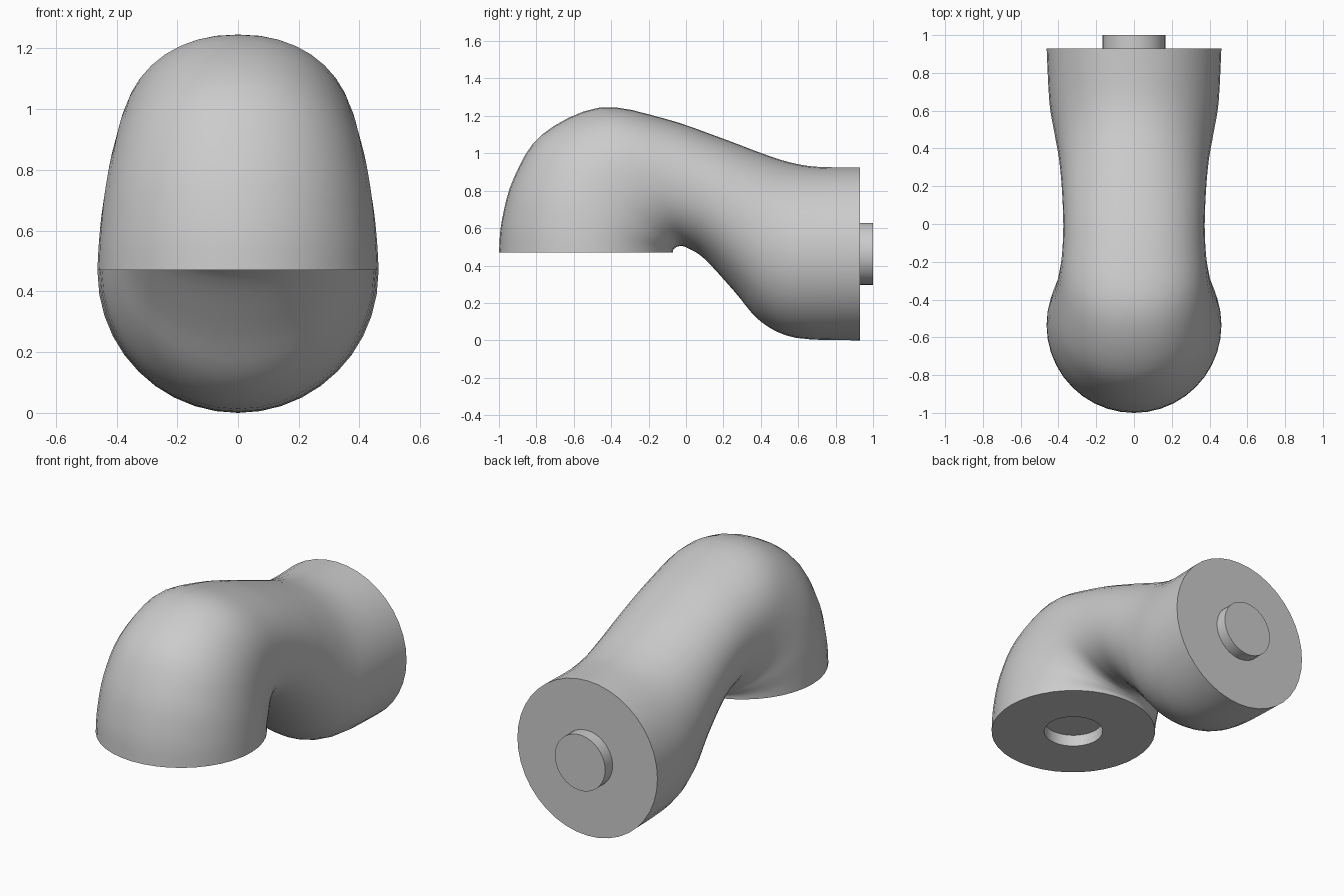
import bpy, bmesh, math
from mathutils import Vector

if "Cube" in bpy.data.objects:
    bpy.data.objects.remove(bpy.data.objects["Cube"])

SIDES, STEPS = 40, 4

# Stations along the bend: outer y, outer z, inner y, inner z, half width, section squareness
stations = [
    (-1.00, 0.470, -0.070, 0.470, 0.463, 2.0),
    (-0.985, 0.640, -0.067, 0.485, 0.458, 2.03),
    (-0.92, 0.870, -0.055, 0.496, 0.445, 2.1),
    (-0.77, 1.100, -0.042, 0.502, 0.420, 2.15),
    (-0.46, 1.245, -0.025, 0.504, 0.390, 2.2),
    (-0.12, 1.187, 0.010, 0.493, 0.375, 2.2),
    (0.18, 1.085, 0.100, 0.435, 0.379, 2.15),
    (0.40, 1.002, 0.260, 0.260, 0.395, 2.1),
    (0.55, 0.953, 0.400, 0.100, 0.420, 2.05),
    (0.70, 0.928, 0.590, 0.013, 0.448, 2.0),
    (0.93, 0.925, 0.930, 0.000, 0.4625, 2.0),
]


def spline(a, b, c, d, t):
    """Catmull-Rom blend of four stations."""
    return [0.5 * (2 * q + (r - p) * t + (2 * p - 5 * q + 4 * r - s) * t * t
                   + (3 * q - p - 3 * r + s) * t ** 3) for p, q, r, s in zip(a, b, c, d)]


def power(v, n):
    return math.copysign(abs(v) ** (2 / n), v)


def ring(bm, oy, oz, iy, iz, w, n):
    outer, inner = Vector((0, oy, oz)), Vector((0, iy, iz))
    mid, half = (outer + inner) / 2, (outer - inner) / 2
    verts = []
    for k in range(SIDES):
        a = 2 * math.pi * k / SIDES
        p = mid + half * power(math.cos(a), n)
        p.x = w * power(math.sin(a), n)
        verts.append(bm.verts.new(p))
    return verts


def loft(name, sections):
    bm = bmesh.new()
    rings = [ring(bm, *s) for s in sections]
    for a, b in zip(rings, rings[1:]):
        for k in range(SIDES):
            j = (k + 1) % SIDES
            bm.faces.new((a[k], a[j], b[j], b[k]))
    bm.faces.new(rings[0])
    bm.faces.new(rings[-1])
    bmesh.ops.recalc_face_normals(bm, faces=bm.faces)
    mesh = bpy.data.meshes.new(name)
    bm.to_mesh(mesh)
    bm.free()
    obj = bpy.data.objects.new(name, mesh)
    bpy.context.collection.objects.link(obj)
    bpy.ops.object.select_all(action='DESELECT')
    obj.select_set(True)
    bpy.context.view_layer.objects.active = obj
    bpy.ops.object.shade_smooth_by_angle(angle=math.radians(40))
    return obj


# Curved body, with the round socket recessed into its lower end
body = []
last = len(stations) - 1
for i in range(last):
    quad = [stations[min(max(i + o, 0), last)] for o in (-1, 0, 1, 2)]
    body += [spline(*quad, s / STEPS) for s in range(STEPS)]
body.append(stations[-1])
cy, r = -0.535, 0.166
socket = [(cy - r, z, cy + r, z, r, 2.0) for z in (0.54, 0.47)]
loft("elbow_body", socket + body)

# Round peg on the rear end
loft("joint_peg", [(y, 0.4625 + r, y, 0.4625 - r, r, 2.0) for y in (0.92, 1.0)])
